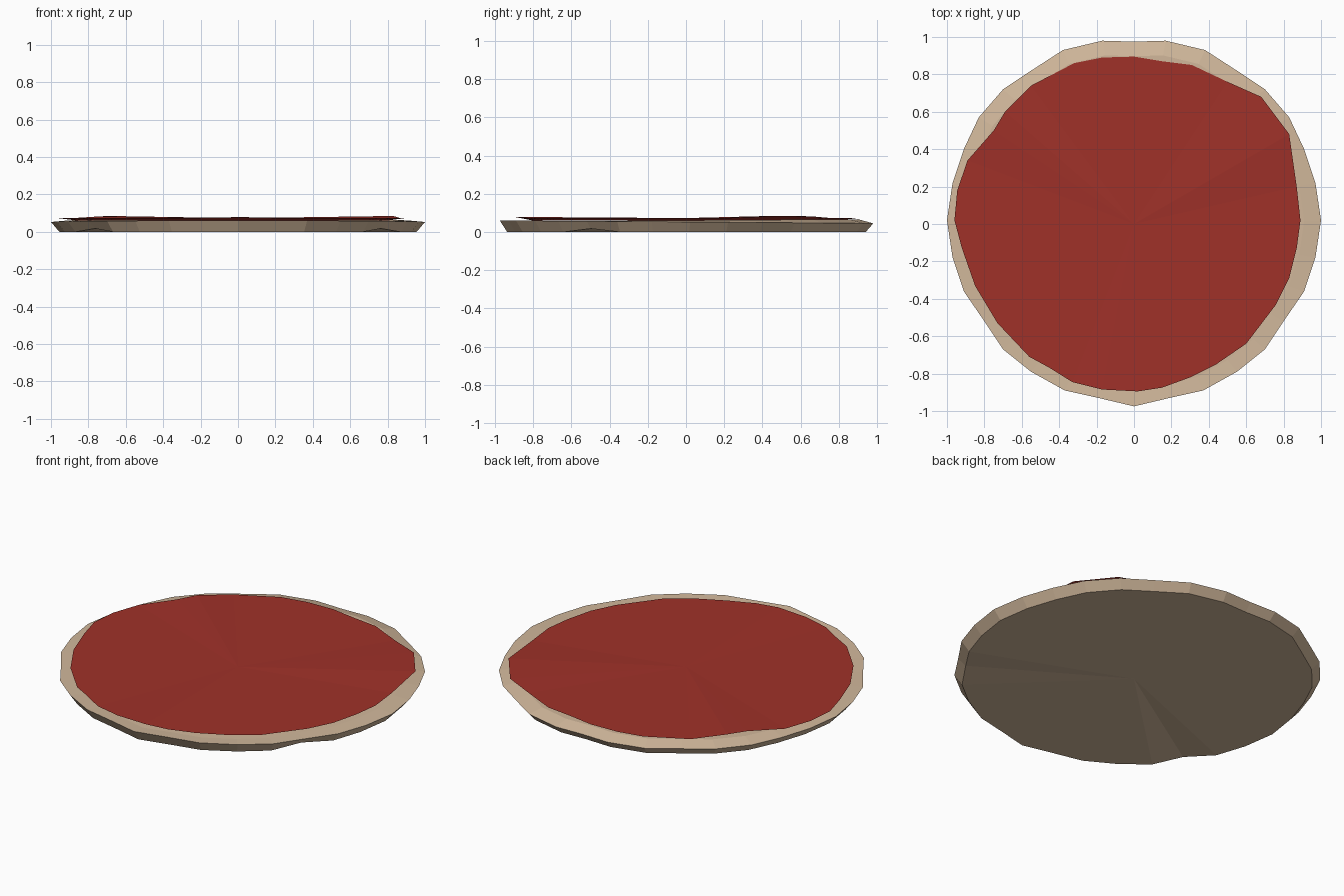
import bpy, bmesh

if "Cube" in bpy.data.objects:
    bpy.data.objects.remove(bpy.data.objects["Cube"])


def material(name, rgb):
    m = bpy.data.materials.new(name)
    m.diffuse_color = (*rgb, 1)
    m.use_nodes = True
    m.node_tree.nodes["Principled BSDF"].inputs["Base Color"].default_value = m.diffuse_color
    return m


def build(name, rings, top_z, bottom_z, mat):
    """Loft rings from bottom to top, then fan-close both ends."""
    bm = bmesh.new()
    loops = [[bm.verts.new(p) for p in ring] for ring in rings]
    n = len(loops[0])
    for a, b in zip(loops, loops[1:]):
        for i in range(n):
            j = (i + 1) % n
            bm.faces.new((a[i], a[j], b[j], b[i]))
    for loop, z in ((loops[0], bottom_z), (loops[-1], top_z)):
        c = bm.verts.new((0, 0, z))
        for i in range(n):
            bm.faces.new((loop[i], loop[(i + 1) % n], c))
    bmesh.ops.recalc_face_normals(bm, faces=bm.faces)
    me = bpy.data.meshes.new(name)
    bm.to_mesh(me)
    bm.free()
    me.materials.append(mat)
    ob = bpy.data.objects.new(name, me)
    bpy.context.collection.objects.link(ob)
    return ob


dough_mat = material("baked dough", (0.64, 0.48, 0.33))
sauce_mat = material("tomato sauce", (0.35, 0.031, 0.022))

# Dough base: half outline from back to front, mirrored in x
half = [(0.17, 0.98), (0.38, 0.93), (0.55, 0.82), (0.70, 0.72), (0.83, 0.57),
        (0.91, 0.40), (0.97, 0.22), (1.0, 0.02), (0.97, -0.18), (0.91, -0.36),
        (0.80, -0.52), (0.70, -0.67), (0.55, -0.79), (0.37, -0.89), (0.19, -0.93)]
outline = [(0, 0.975)] + half + [(0, -0.975)] + [(-x, y) for x, y in reversed(half)]


def bottom_height(x, y):
    return 0.018 if abs(abs(x) - 0.8) < 0.01 and y < 0 else 0.0


bottom = [(x * 0.955, y * 0.96, bottom_height(x, y)) for x, y in outline]
edge = [(x, y, 0.053 - 0.008 * y) for x, y in outline]
rim = [(x * 0.91, y * 0.92, 0.061 + 0.006 * y) for x, y in outline]
build("dough_base", [bottom, edge, rim], 0.06, 0.0, dough_mat)

# Sauce layer: hand-spread uneven outline, slightly lifted at a few corners
spread = [(0.89, 0.02), (0.87, 0.20), (0.83, 0.48), (0.68, 0.68), (0.50, 0.76),
          (0.31, 0.85), (0.15, 0.87), (0, 0.895), (-0.17, 0.89), (-0.32, 0.86),
          (-0.55, 0.74), (-0.69, 0.60), (-0.75, 0.50), (-0.89, 0.34),
          (-0.945, 0.18), (-0.96, 0.02), (-0.92, -0.13), (-0.85, -0.33),
          (-0.73, -0.53), (-0.56, -0.71), (-0.45, -0.77), (-0.33, -0.845),
          (-0.17, -0.885), (0.02, -0.895), (0.15, -0.875), (0.30, -0.82),
          (0.44, -0.75), (0.60, -0.64), (0.76, -0.43), (0.83, -0.29), (0.87, -0.13)]
lifted = {2: 0.085, 3: 0.08, 11: 0.085, 12: 0.082, 22: 0.076, 23: 0.079, 24: 0.076}
top = [(x, y, lifted.get(i, 0.073)) for i, (x, y) in enumerate(spread)]
under = [(x * 0.9, y * 0.9, 0.061) for x, y in spread]
build("sauce_layer", [under, top], 0.073, 0.06, sauce_mat)
